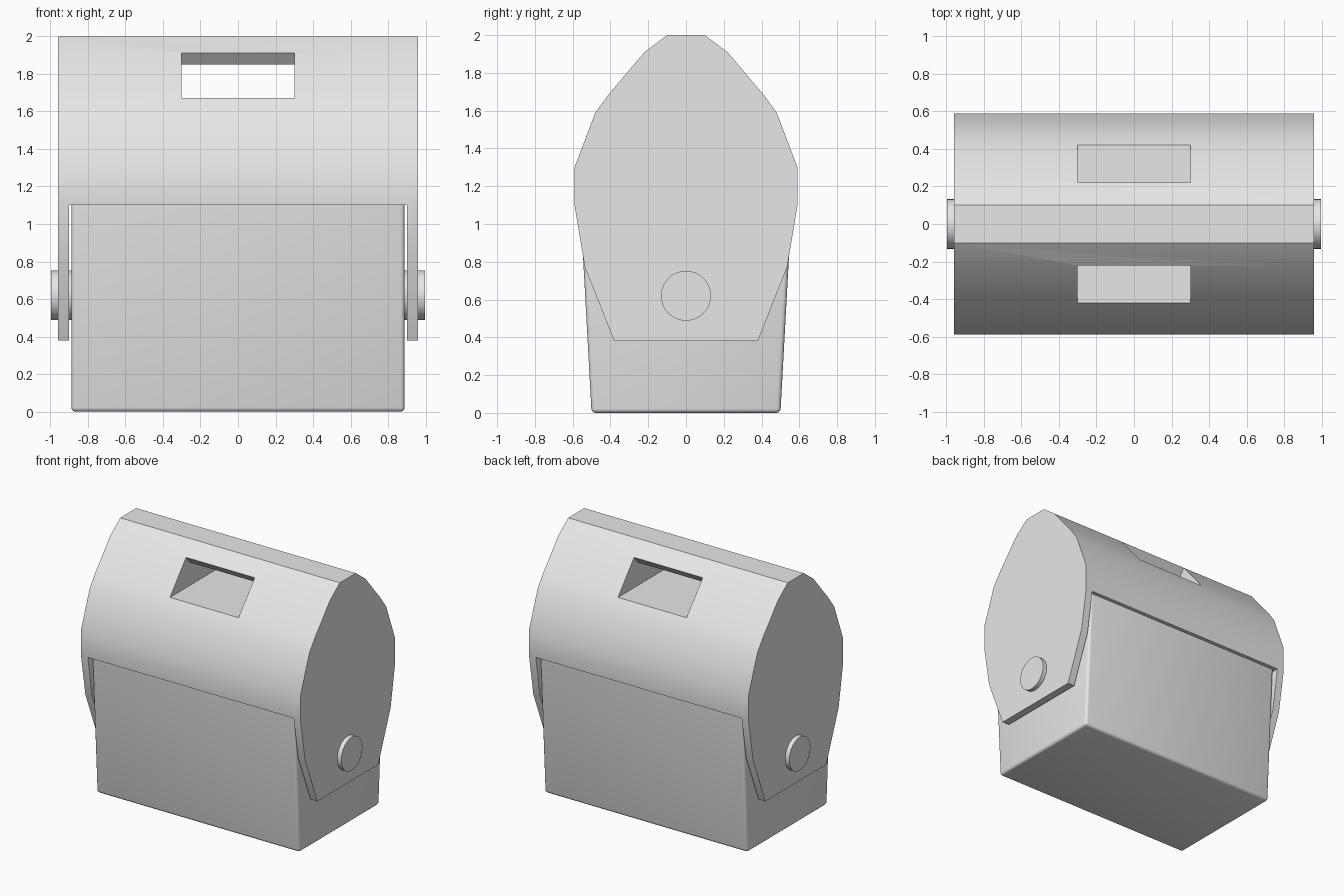
import bpy
import bmesh
import math
from mathutils import Matrix

if "Cube" in bpy.data.objects:
    bpy.data.objects.remove(bpy.data.objects["Cube"], do_unlink=True)

grey = bpy.data.materials.new("light grey plastic")
grey.use_nodes = True
colour = (0.8, 0.8, 0.8, 1)
grey.diffuse_color = colour
grey.node_tree.nodes["Principled BSDF"].inputs["Base Color"].default_value = colour


def add_object(name, bm):
    bmesh.ops.recalc_face_normals(bm, faces=bm.faces)
    mesh = bpy.data.meshes.new(name)
    bm.to_mesh(mesh)
    bm.free()
    mesh.materials.append(grey)
    obj = bpy.data.objects.new(name, mesh)
    bpy.context.collection.objects.link(obj)
    return obj


def activate(obj):
    bpy.ops.object.select_all(action='DESELECT')
    obj.select_set(True)
    bpy.context.view_layer.objects.active = obj


def smooth(obj, degrees=30):
    activate(obj)
    bpy.ops.object.shade_smooth_by_angle(angle=math.radians(degrees))


def prism(name, half, half_width):
    """Mirror a (y, z) half profile, listed top to bottom, and extrude it along x."""
    bm = bmesh.new()
    outline = half + [(-y, z) for y, z in reversed(half)]
    face = bm.faces.new([bm.verts.new((-half_width, y, z)) for y, z in outline])
    ext = bmesh.ops.extrude_face_region(bm, geom=[face])
    moved = [v for v in ext["geom"] if isinstance(v, bmesh.types.BMVert)]
    bmesh.ops.translate(bm, verts=moved, vec=(2 * half_width, 0, 0))
    return add_object(name, bm)


def cut(obj, cutter):
    cutter.hide_render = True
    mod = obj.modifiers.new("cut", 'BOOLEAN')
    mod.operation = 'DIFFERENCE'
    mod.solver = 'EXACT'
    mod.object = cutter
    activate(obj)
    bpy.ops.object.modifier_apply(modifier=mod.name)
    bpy.data.objects.remove(cutter, do_unlink=True)


# Lid with two side arms that reach down past the box
lid = prism("lid", [(0.10, 2.0), (0.22, 1.91), (0.41, 1.685), (0.48, 1.59), (0.59, 1.30),
                    (0.59, 1.10), (0.535, 0.77), (0.38, 0.38)], 0.96)
cut(lid, prism("arm_gap_cutter", [(0.9, 1.10), (0.9, 0.1)], 0.90))

# Handle slot running right through the top of the lid
cut(lid, prism("handle_slot_cutter", [(0.17, 1.85), (0.27, 1.97), (0.8, 1.97),
                                      (0.8, 1.67)], 0.30))
smooth(lid)

# Tapered box with rounded corners and a crisp rim
box = prism("box", [(0.56, 1.10), (0.50, 0.0)], 0.888)
bm = bmesh.new()
bm.from_mesh(box.data)
edges = [e for e in bm.edges if min(v.co.z for v in e.verts) < 0.5]
bmesh.ops.bevel(bm, geom=edges, offset=0.022, segments=3, profile=0.5, affect='EDGES')
bm.to_mesh(box.data)
bm.free()
smooth(box, 35)

# Hinge pins through the side arms
for side, sign in (("left", 1), ("right", -1)):
    bm = bmesh.new()
    place = Matrix.Translation((sign * 0.925, 0, 0.62)) @ Matrix.Rotation(math.pi / 2, 4, 'Y')
    bmesh.ops.create_cone(bm, cap_ends=True, segments=48, radius1=0.132, radius2=0.132,
                          depth=0.14, matrix=place)
    smooth(add_object(side + "_hinge_pin", bm))
